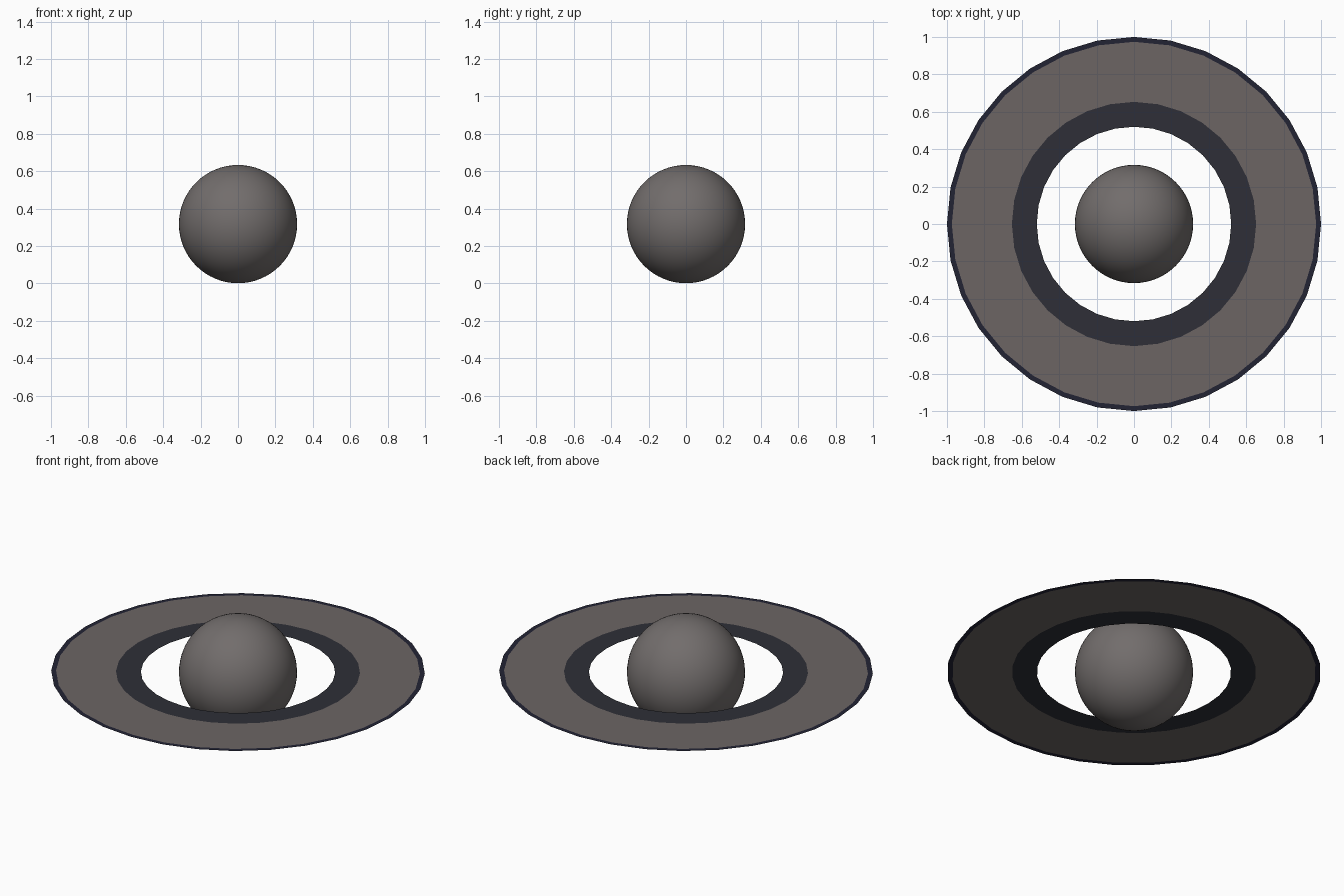
import bpy, bmesh, math

if "Cube" in bpy.data.objects:
    bpy.data.objects.remove(bpy.data.objects["Cube"])

SIDES = 32
CENTRE_Z = 0.317


def srgb(r, g, b):
    def lin(c):
        c /= 255
        return c / 12.92 if c <= 0.04045 else ((c + 0.055) / 1.055) ** 2.4
    return (lin(r), lin(g), lin(b), 1)


def material(name, rgb):
    m = bpy.data.materials.new(name)
    m.diffuse_color = srgb(*rgb)
    m.use_nodes = True
    m.node_tree.nodes["Principled BSDF"].inputs["Base Color"].default_value = m.diffuse_color
    return m


planet_grey = material("planet grey", (114, 109, 108))
ring_grey = material("ring warm grey", (108, 101, 100))
band_dark = material("inner band charcoal", (46, 47, 55))
rim_dark = material("rim navy", (34, 35, 52))

# Planet: smooth sphere resting on the ground plane
bpy.ops.mesh.primitive_uv_sphere_add(segments=64, ring_count=32, radius=0.316,
                                     location=(0, 0, CENTRE_Z))
planet = bpy.context.object
planet.name = "planet"
planet.data.materials.append(planet_grey)
bpy.ops.object.shade_smooth()


def flat_ring(name, inner, outer, mat):
    """Thin flat band between two radii, in the planet's equator plane."""
    bm = bmesh.new()
    loops = []
    for r in (inner, outer):
        loops.append([bm.verts.new((r * math.cos(a), r * math.sin(a), 0))
                      for a in (2 * math.pi * i / SIDES for i in range(SIDES))])
    a, b = loops
    for i in range(SIDES):
        j = (i + 1) % SIDES
        bm.faces.new((a[i], b[i], b[j], a[j]))
    mesh = bpy.data.meshes.new(name)
    bm.to_mesh(mesh)
    bm.free()
    mesh.materials.append(mat)
    ob = bpy.data.objects.new(name, mesh)
    ob.location.z = CENTRE_Z
    bpy.context.collection.objects.link(ob)


# Ring system: dark inner band, wide main band, narrow dark rim
flat_ring("inner_ring_band", 0.52, 0.653, band_dark)
flat_ring("main_ring_band", 0.653, 0.974, ring_grey)
flat_ring("outer_ring_rim", 0.974, 1.0, rim_dark)
